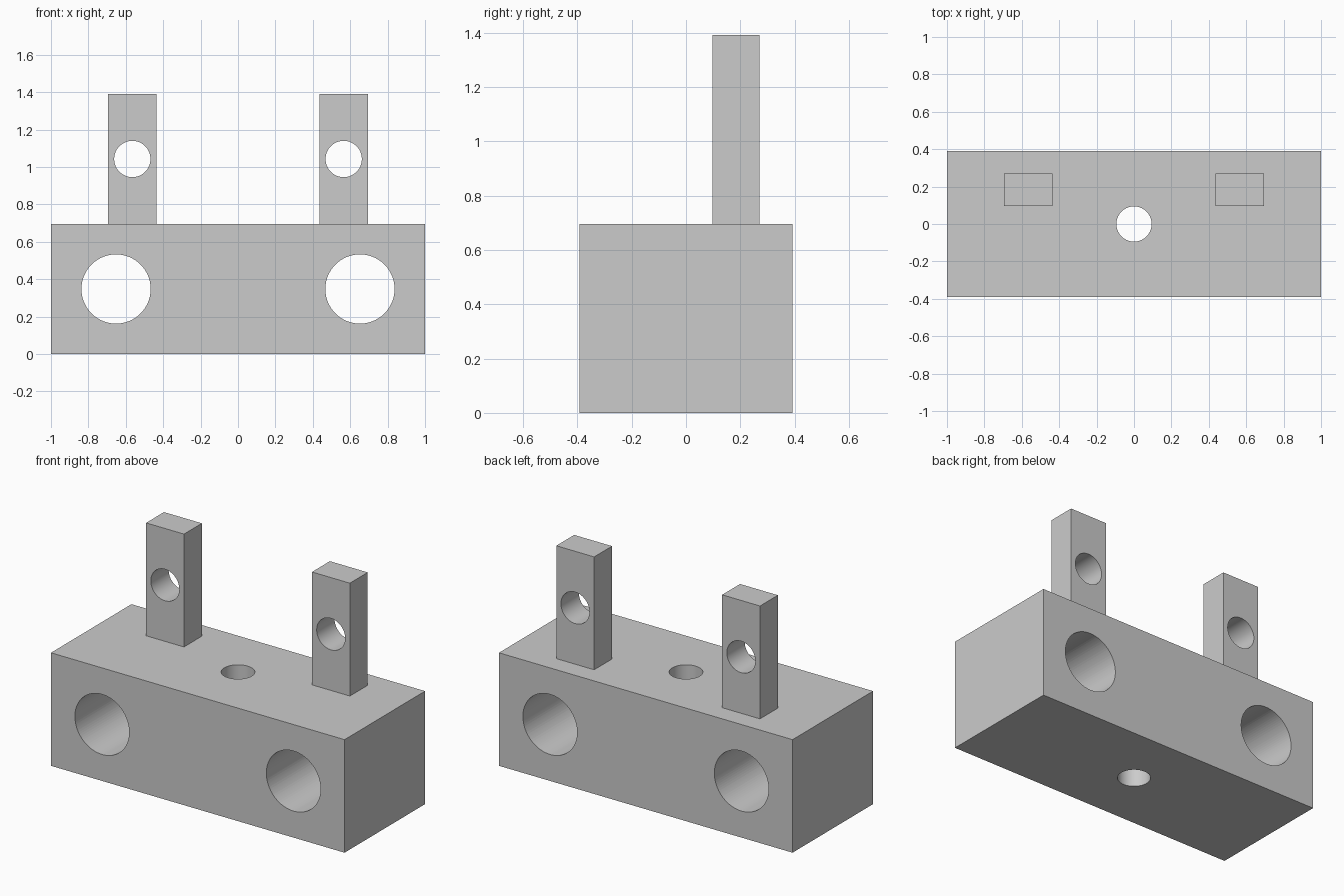
import bpy
from mathutils import Matrix
from math import pi

default = bpy.data.objects.get("Cube")
if default:
    bpy.data.objects.remove(default, do_unlink=True)

grey = bpy.data.materials.new("plain grey")
grey.use_nodes = True
GREY = (0.6, 0.6, 0.6, 1)
grey.diffuse_color = GREY
grey.node_tree.nodes["Principled BSDF"].inputs["Base Color"].default_value = GREY


def block(name, size, centre):
    bpy.ops.mesh.primitive_cube_add(size=1)
    obj = bpy.context.object
    obj.name = name
    obj.data.transform(Matrix.Translation(centre) @ Matrix.Diagonal((*size, 1)))
    obj.data.materials.append(grey)
    return obj


def drill(obj, radius, centre, turn=0.0):
    """Cut a round through hole, along z or, when turned, along y."""
    bpy.ops.mesh.primitive_cylinder_add(vertices=96, radius=radius, depth=2,
                                        location=centre, rotation=(turn, 0, 0))
    cutter = bpy.context.object
    cutter.name = "hole_cutter"
    cutter.data.materials.append(grey)
    bpy.context.view_layer.update()
    cut = obj.modifiers.new("hole", "BOOLEAN")
    cut.operation = "DIFFERENCE"
    cut.solver = "EXACT"
    cut.object = cutter
    bpy.ops.object.select_all(action="DESELECT")
    obj.select_set(True)
    bpy.context.view_layer.objects.active = obj
    bpy.ops.object.modifier_apply(modifier=cut.name)
    bpy.data.objects.remove(cutter, do_unlink=True)
    bpy.ops.object.shade_smooth_by_angle(angle=pi / 6)


# Base block with two cross bores and a central vertical hole
base = block("base_block", (2, 0.783, 0.696), (0, 0, 0.348))
drill(base, 0.094, (0, 0, 0.348))
for side in (-1, 1):
    drill(base, 0.185, (side * 0.652, 0, 0.348), pi / 2)

# Pair of upright posts, each with a pin hole
for side, label in ((-1, "right"), (1, "left")):
    x = side * 0.565
    post = block(label + "_post", (0.258, 0.174, 0.696), (x, 0.184, 1.043))
    drill(post, 0.097, (x, 0.184, 1.043), pi / 2)
